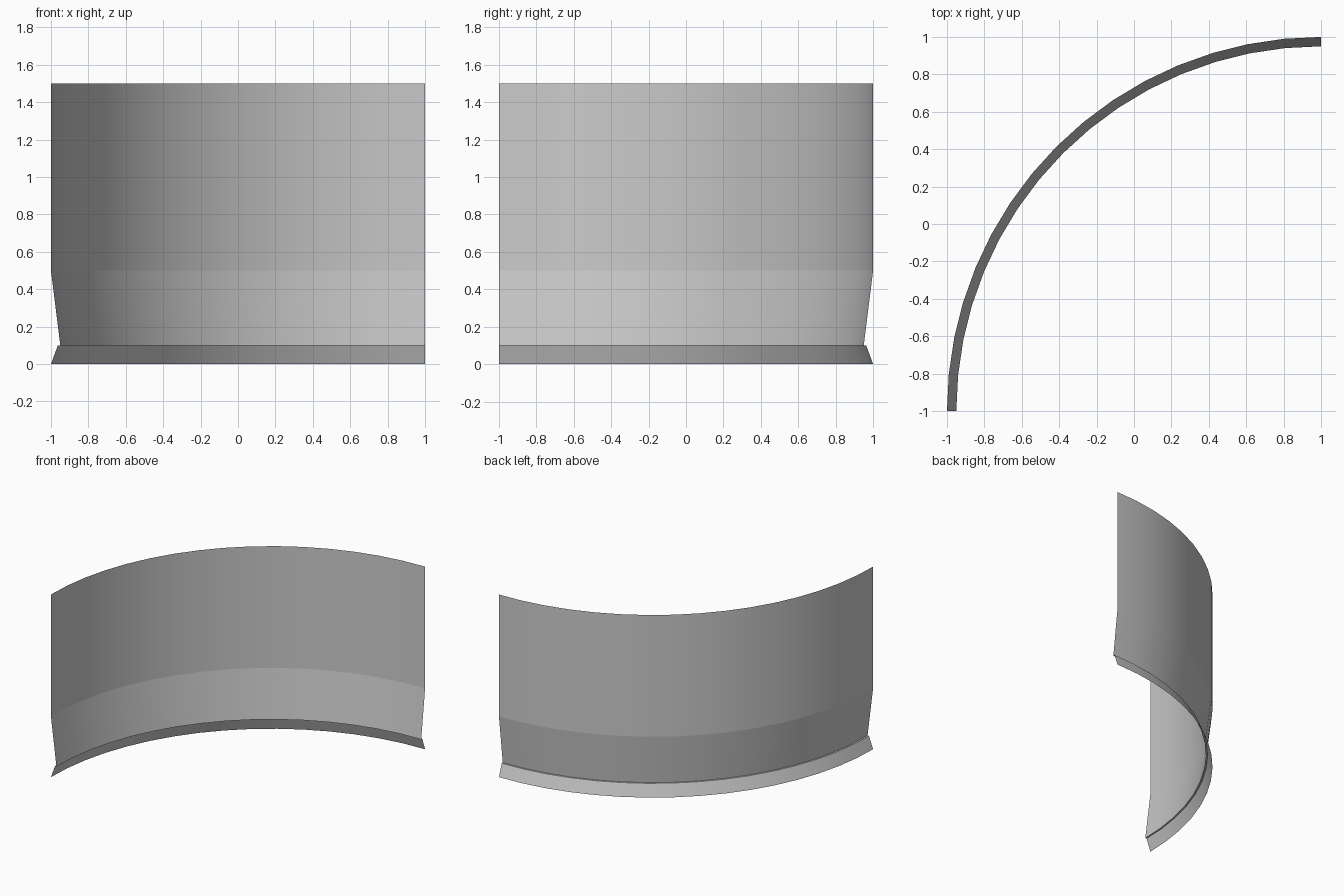
import bpy, bmesh
from math import sin, cos, pi

if "Cube" in bpy.data.objects:
    bpy.data.objects.remove(bpy.data.objects["Cube"])

SEGMENTS = 16          # facets along the quarter circle
CENTRE = (1.0, -1.0)   # centre of the curve


def curved_sheet(name, profile):
    """Sweep a (radius, height) profile, top to bottom, through a quarter circle."""
    bm = bmesh.new()
    rings = []
    for r, z in profile:
        ring = []
        for i in range(SEGMENTS + 1):
            a = pi - i * pi / 2 / SEGMENTS
            ring.append(bm.verts.new((CENTRE[0] + r * cos(a), CENTRE[1] + r * sin(a), z)))
        rings.append(ring)
    for top, low in zip(rings, rings[1:]):
        for i in range(SEGMENTS):
            # convex side faces outwards
            face = bm.faces.new((top[i], top[i + 1], low[i + 1], low[i]))
            face.smooth = True
    # crisp break at every profile corner, smooth around the curve
    for ring in rings:
        for a, b in zip(ring, ring[1:]):
            bm.edges.get((a, b)).smooth = False
    mesh = bpy.data.meshes.new(name)
    bm.to_mesh(mesh)
    bm.free()
    obj = bpy.data.objects.new(name, mesh)
    bpy.context.collection.objects.link(obj)
    return obj


# Upright wall panel with its lower part leaning inwards
curved_sheet("wall_panel", [(2.0, 1.5), (2.0, 0.5), (1.95, 0.1)])

# Base trim: narrow ledge and flared skirt
curved_sheet("base_trim", [(1.95, 0.1), (1.963, 0.1), (2.0, 0.0)])
